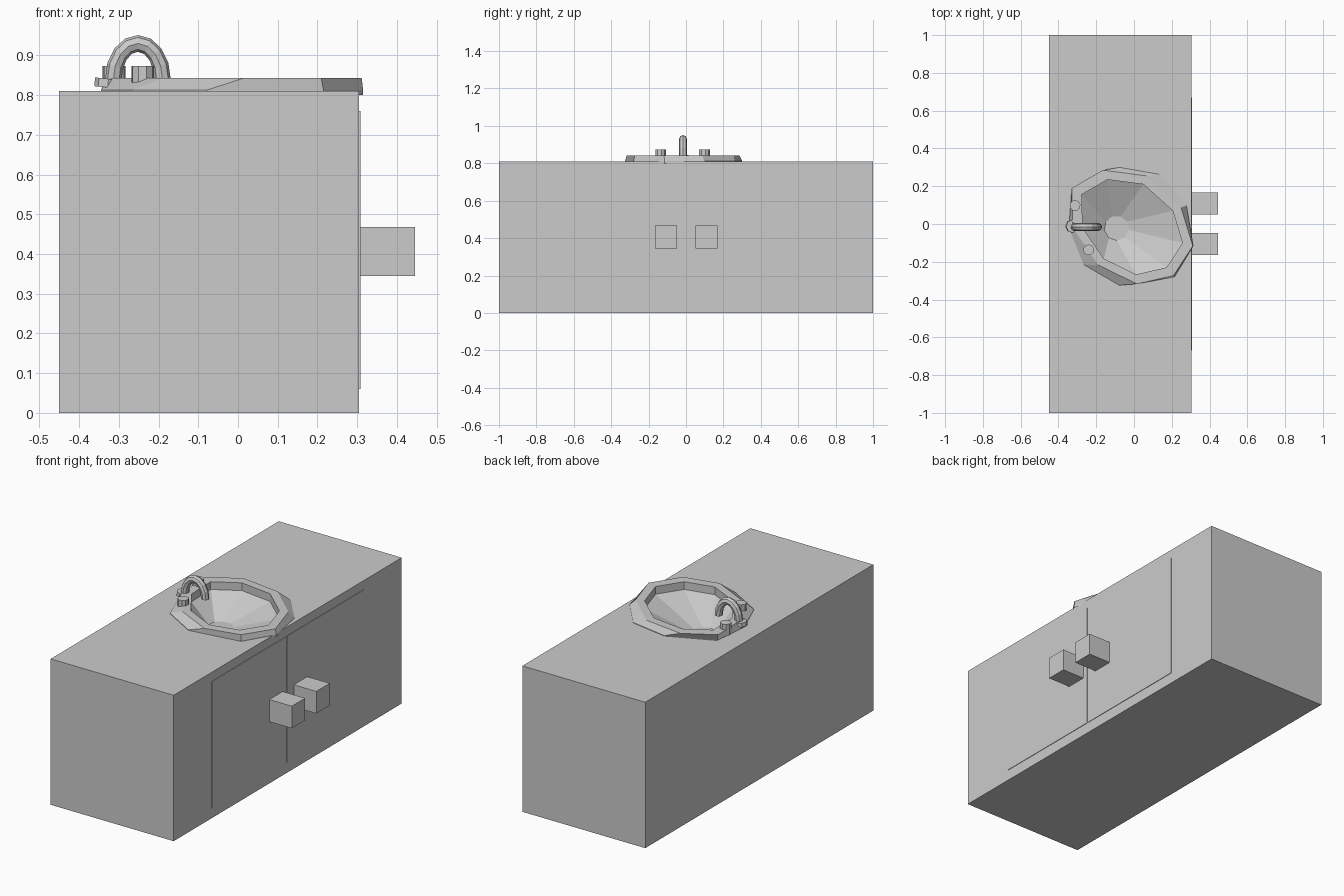
import bpy, bmesh
from math import cos, sin, pi
from mathutils import Matrix

if "Cube" in bpy.data.objects:
    bpy.data.objects.remove(bpy.data.objects["Cube"])


def make_object(name, bm):
    bmesh.ops.recalc_face_normals(bm, faces=bm.faces)
    me = bpy.data.meshes.new(name)
    bm.to_mesh(me)
    bm.free()
    ob = bpy.data.objects.new(name, me)
    bpy.context.scene.collection.objects.link(ob)
    return ob


def box(name, lo, hi):
    bm = bmesh.new()
    bmesh.ops.create_cube(bm, size=1)
    for v in bm.verts:
        v.co = [l + (c + 0.5) * (h - l) for l, h, c in zip(lo, hi, v.co)]
    return make_object(name, bm)


def cylinder(name, center, radius, height, sides=9, tilt=0):
    bm = bmesh.new()
    m = Matrix.Translation(center) @ Matrix.Rotation(tilt, 4, 'Y')
    bmesh.ops.create_cone(bm, cap_ends=True, segments=sides, radius1=radius,
                          radius2=radius, depth=height, matrix=m)
    return make_object(name, bm)


def loft(name, rings, cap_start=False, cap_end=False):
    bm = bmesh.new()
    loops = [[bm.verts.new(p) for p in r] for r in rings]
    for a, b in zip(loops, loops[1:]):
        n = len(a)
        for i in range(n):
            j = (i + 1) % n
            bm.faces.new((a[i], a[j], b[j], b[i]))
    if cap_start:
        bm.faces.new(loops[0])
    if cap_end:
        bm.faces.new(loops[-1])
    return make_object(name, bm)


def ring(points, z, scale=1.0, center=(-0.015, -0.015)):
    return [(center[0] + (x - center[0]) * scale,
             center[1] + (y - center[1]) * scale, z) for x, y in points]


# nine-sided outlines: bowl mouth and the twisted outer skirt
mouth = [(-0.14, 0.235), (0.05, 0.21), (0.205, 0.07), (0.257, -0.10), (0.172, -0.23),
         (0.01, -0.267), (-0.16, -0.183), (-0.272, -0.02), (-0.277, 0.156)]
skirt = [(-0.077, 0.30), (0.14, 0.262), (0.278, 0.098), (0.315, -0.115), (0.215, -0.28),
         (-0.077, -0.325), (-0.267, -0.215), (-0.345, -0.02), (-0.325, 0.19)]
drain = [(-0.092 + 0.066 * cos(1.95 - i * 2 * pi / 9),
          -0.022 + 0.066 * sin(1.95 - i * 2 * pi / 9)) for i in range(9)]

# sink: skirt, rim, short inner wall, sloping bowl and flat drain
loft("sink", [ring(skirt, 0.80), ring(skirt, 0.813), ring(mouth, 0.843, 1.2),
              ring(mouth, 0.843), ring(mouth, 0.80), ring(drain, 0.71)], cap_end=True)

# cabinet with an opening under the sink
cabinet = box("cabinet", (-0.45, -1, 0), (0.305, 1, 0.81))
cutter = loft("sink_cutter", [ring(mouth, 0.90, 1.01), ring(mouth, 0.80, 1.01),
                              ring(drain, 0.705, 1.01)], True, True)
cutter.hide_render = True
cutter.hide_viewport = True
cut = cabinet.modifiers.new("sink_opening", 'BOOLEAN')
cut.operation = 'DIFFERENCE'
cut.solver = 'EXACT'
cut.object = cutter

# doors and block knobs
for side, y0, y1, k0, k1 in (("left", -0.67, -0.018, -0.165, -0.048),
                             ("right", -0.012, 0.67, 0.05, 0.168)):
    box(side + "_door", (0.295, y0, 0.06), (0.308, y1, 0.76))
    box(side + "_knob", (0.30, k0, 0.345), (0.446, k1, 0.468))

# arched faucet swept along a half ellipse
arch = []
for i in range(9):
    t = pi - i * pi / 8
    cx, cz = cos(t), sin(t)
    c = (-0.252 + 0.062 * cx, 0.838 + 0.092 * cz)
    arch.append([(c[0] + 0.021 * cos(a) * cx, -0.016 + 0.021 * sin(a),
                  c[1] + 0.021 * cos(a) * cz)
                 for a in [k * pi / 4 for k in range(8)]])
loft("faucet", arch, True, True)
cylinder("faucet_base", (-0.327, -0.012, 0.830), 0.034, 0.022, 8, 0.1)

# tap handles
cylinder("left_tap", (-0.24, -0.137, 0.842), 0.029, 0.062)
cylinder("right_tap", (-0.312, 0.098, 0.842), 0.029, 0.062)
